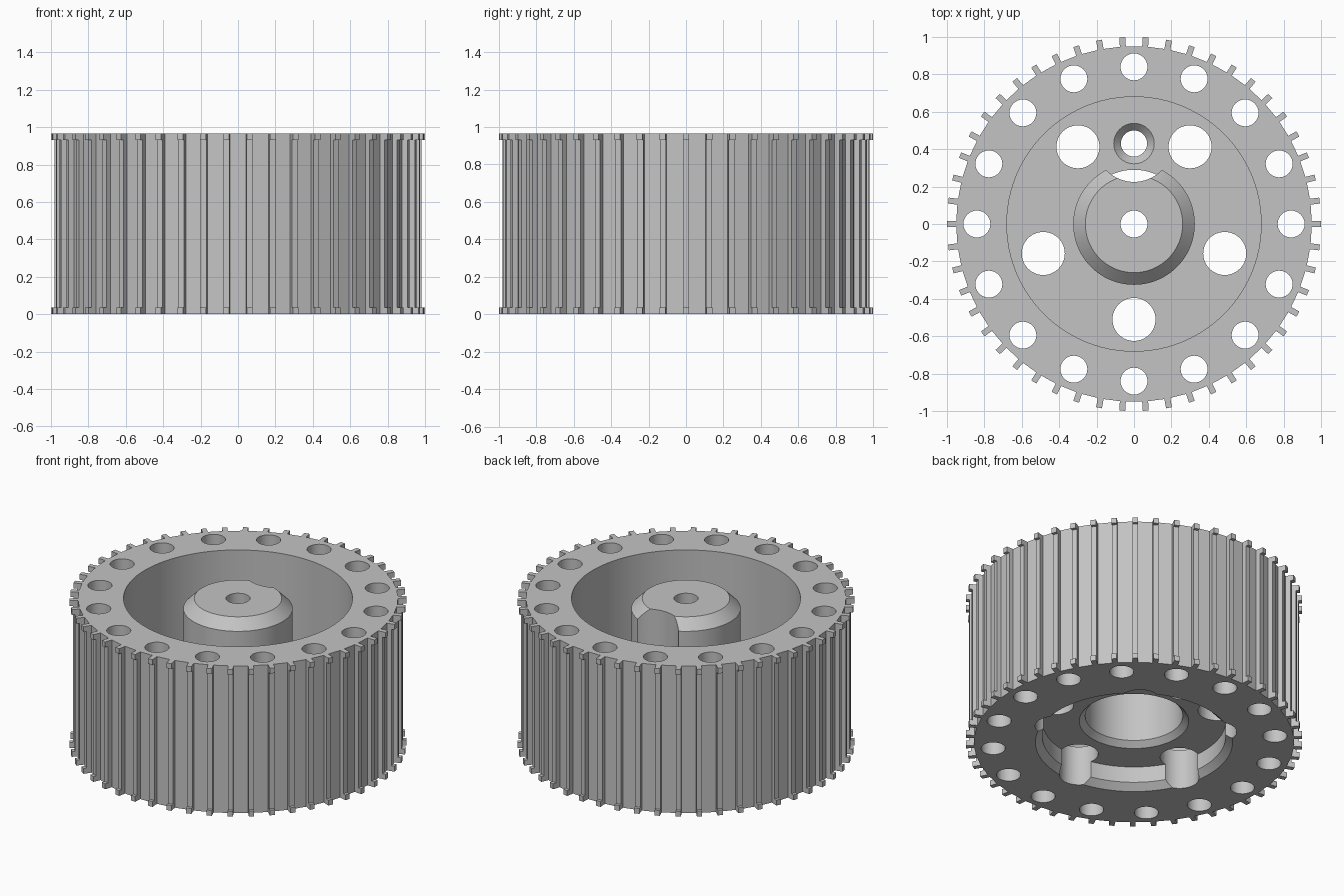
import bpy, bmesh
from math import pi, tau, sin, cos, radians
from mathutils import Matrix, Vector

HEIGHT = 0.965
TEETH = 50
HALF_TOOTH = 0.016
LUG = 0.035
WEB_TOP = 0.26

if "Cube" in bpy.data.objects:
    bpy.data.objects.remove(bpy.data.objects["Cube"], do_unlink=True)

grey = bpy.data.materials.new("plain grey")
grey.use_nodes = True
grey.diffuse_color = (0.55, 0.55, 0.55, 1)
grey.node_tree.nodes["Principled BSDF"].inputs["Base Color"].default_value = grey.diffuse_color


def make_object(name, bm):
    bmesh.ops.recalc_face_normals(bm, faces=bm.faces)
    mesh = bpy.data.meshes.new(name)
    bm.to_mesh(mesh)
    bm.free()
    mesh.materials.append(grey)
    obj = bpy.data.objects.new(name, mesh)
    bpy.context.collection.objects.link(obj)
    return obj


def lathe(name, profile, centre=(0, 0), steps=32):
    """Spin a closed (radius, z) profile into a solid."""
    bm = bmesh.new()
    verts = [bm.verts.new((r, 0, z)) for r, z in profile]
    edges = [bm.edges.new((verts[i - 1], verts[i])) for i in range(len(verts))]
    bmesh.ops.spin(bm, geom=verts + edges, cent=(0, 0, 0), axis=(0, 0, 1),
                   angle=tau, steps=steps, use_merge=True)
    bmesh.ops.remove_doubles(bm, verts=bm.verts, dist=1e-5)
    bmesh.ops.dissolve_degenerate(bm, edges=bm.edges, dist=1e-6)
    bmesh.ops.translate(bm, verts=bm.verts, vec=(*centre, 0))
    return make_object(name, bm)


def cylinder(name, radius, centre=(0, 0), low=-0.2, high=1.2, steps=32):
    bm = bmesh.new()
    bmesh.ops.create_cone(bm, cap_ends=True, segments=steps, radius1=radius,
                          radius2=radius, depth=high - low,
                          matrix=Matrix.Translation((*centre, (low + high) / 2)))
    return make_object(name, bm)


def cut(target, cutter):
    cutter.hide_render = True
    mod = target.modifiers.new("cut", "BOOLEAN")
    mod.operation = "DIFFERENCE"
    mod.solver = "EXACT"
    mod.object = cutter
    bpy.context.view_layer.objects.active = target
    bpy.ops.object.modifier_apply(modifier=mod.name)
    bpy.data.objects.remove(cutter, do_unlink=True)


def polar(radius, angle):
    return radius * cos(angle), radius * sin(angle)


# Toothed wheel blank
bm = bmesh.new()
ring = []
for i in range(TEETH):
    turn = Matrix.Rotation(tau * i / TEETH, 3, "Z")
    for r, t in ((0.95, -1), (0.98, -1), (0.98, 1), (0.95, 1)):
        ring.append(bm.verts.new(turn @ Vector((r, t * HALF_TOOTH, 0))))
base = bm.faces.new(ring)
top = bmesh.ops.extrude_face_region(bm, geom=[base])["geom"]
bmesh.ops.translate(bm, vec=(0, 0, HEIGHT),
                    verts=[v for v in top if isinstance(v, bmesh.types.BMVert)])
wheel = make_object("toothed_wheel", bm)

# Upper annular well that leaves the chamfered hub
cut(wheel, lathe("well", [(0.25, 0.975), (0.325, 0.9), (0.325, WEB_TOP),
                          (0.68, WEB_TOP), (0.68, 1.1), (0.25, 1.1)], steps=96))

# Lower pocket and blind bore, both with chamfered mouths
cut(wheel, lathe("pocket", [(0, -0.1), (0.596, -0.1), (0.596, -0.01), (0.545, 0.04),
                            (0.545, 0.145), (0.325, 0.145), (0.29, 0.18),
                            (0.29, 0.6), (0, 0.6)], steps=96))

# Screw notch in the hub, countersunk screw hole, and centre hole
screw = (0, 0.43)
cut(wheel, cylinder("notch", 0.205, screw, low=WEB_TOP, steps=64))
cut(wheel, lathe("screw_hole", [(0, 0), (0.07, 0), (0.07, WEB_TOP - 0.04),
                                (0.118, WEB_TOP + 0.01), (0, WEB_TOP + 0.01)], screw))
cut(wheel, cylinder("centre_hole", 0.072))

# Rim holes and web holes
for i in range(16):
    cut(wheel, cylinder("rim_hole", 0.072, polar(0.84, tau * i / 16)))
for i in range(5):
    cut(wheel, cylinder("web_hole", 0.115, polar(0.51, tau * i / 5 - pi / 2), steps=48))

# Raised lugs on both ends of every tooth
bm = bmesh.new()
for i in range(TEETH):
    turn = Matrix.Rotation(tau * i / TEETH, 4, "Z")
    for z in (LUG / 2, HEIGHT - LUG / 2):
        place = Matrix.Translation((0.99, 0, z)) @ Matrix.Diagonal((0.02, 2 * HALF_TOOTH, LUG, 1))
        bmesh.ops.create_cube(bm, size=1, matrix=turn @ place)
make_object("tooth_lugs", bm)

# Smooth the round walls, keep the edges crisp
bpy.ops.object.select_all(action="DESELECT")
wheel.select_set(True)
bpy.context.view_layer.objects.active = wheel
bpy.ops.object.shade_smooth_by_angle(angle=radians(30))
